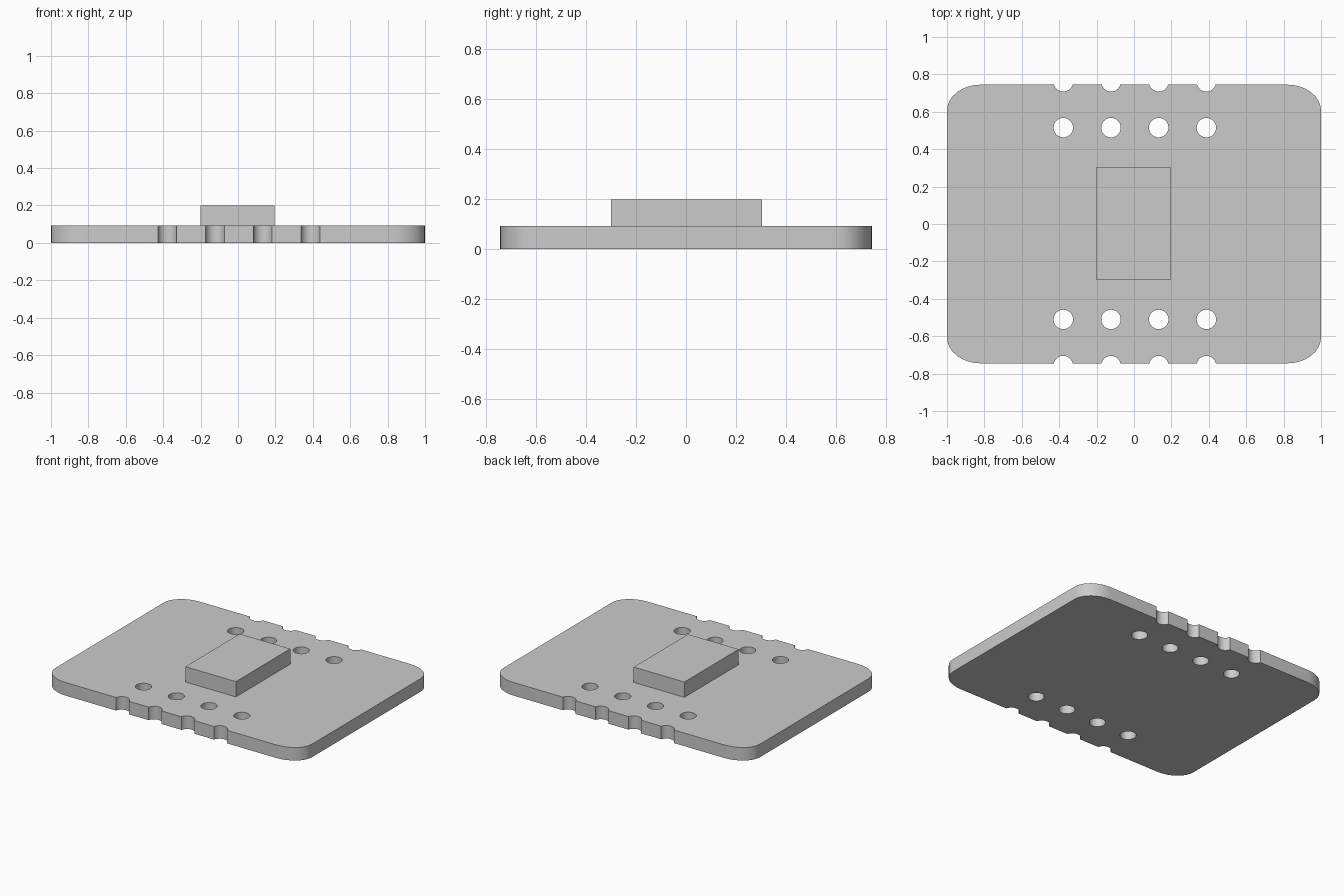
import bpy, bmesh
from math import sin, cos, pi, radians

if "Cube" in bpy.data.objects:
    bpy.data.objects.remove(bpy.data.objects["Cube"], do_unlink=True)

HALF_X, HALF_Y, THICK = 1.0, 0.745, 0.092
CORNER_X, CORNER_Y, STEPS = 0.18, 0.14, 8
HOLE_R = 0.052

grey = bpy.data.materials.new("light grey")
grey.use_nodes = True
colour = (0.6, 0.6, 0.6, 1)
grey.diffuse_color = colour
grey.node_tree.nodes["Principled BSDF"].inputs["Base Color"].default_value = colour


def add_object(name, bm):
    bmesh.ops.recalc_face_normals(bm, faces=bm.faces)
    mesh = bpy.data.meshes.new(name)
    bm.to_mesh(mesh)
    bm.free()
    mesh.materials.append(grey)
    obj = bpy.data.objects.new(name, mesh)
    bpy.context.collection.objects.link(obj)
    return obj


def add_prism(bm, points, z0, z1):
    """Extrude a flat outline from z0 up to z1."""
    face = bm.faces.new([bm.verts.new((x, y, z0)) for x, y in points])
    top = bmesh.ops.extrude_face_region(bm, geom=[face])["geom"]
    for v in top:
        if isinstance(v, bmesh.types.BMVert):
            v.co.z = z1


def circle(cx, cy, r, n=32):
    return [(cx + r * cos(2 * pi * i / n), cy + r * sin(2 * pi * i / n)) for i in range(n)]


# Board with rounded corners
outline = []
for quarter, (sx, sy) in enumerate([(1, 1), (-1, 1), (-1, -1), (1, -1)]):
    for i in range(STEPS + 1):
        a = (quarter + i / STEPS) * pi / 2
        outline.append((sx * (HALF_X - CORNER_X) + CORNER_X * cos(a),
                        sy * (HALF_Y - CORNER_Y) + CORNER_Y * sin(a)))
bm = bmesh.new()
add_prism(bm, outline, 0, THICK)
board = add_object("board", bm)

# Two rows of through holes and two rows of edge notches
bm = bmesh.new()
for i in range(4):
    x = -0.378 + 0.255 * i
    for y in (0.515, -0.51, 0.76, -0.757):
        add_prism(bm, circle(x, y, HOLE_R), -0.1, 0.2)
cutter = add_object("hole_cutter", bm)
cutter.hide_render = True

cut = board.modifiers.new("holes", 'BOOLEAN')
cut.operation = 'DIFFERENCE'
cut.solver = 'EXACT'
cut.object = cutter
bpy.ops.object.select_all(action='DESELECT')
bpy.context.view_layer.objects.active = board
board.select_set(True)
bpy.ops.object.modifier_apply(modifier=cut.name)
bpy.data.objects.remove(cutter, do_unlink=True)
bpy.ops.object.shade_smooth_by_angle(angle=radians(30))

# Raised chip in the middle
bm = bmesh.new()
add_prism(bm, [(-0.2, -0.3), (0.194, -0.3), (0.194, 0.304), (-0.2, 0.304)], THICK, 0.2)
add_object("chip", bm)
